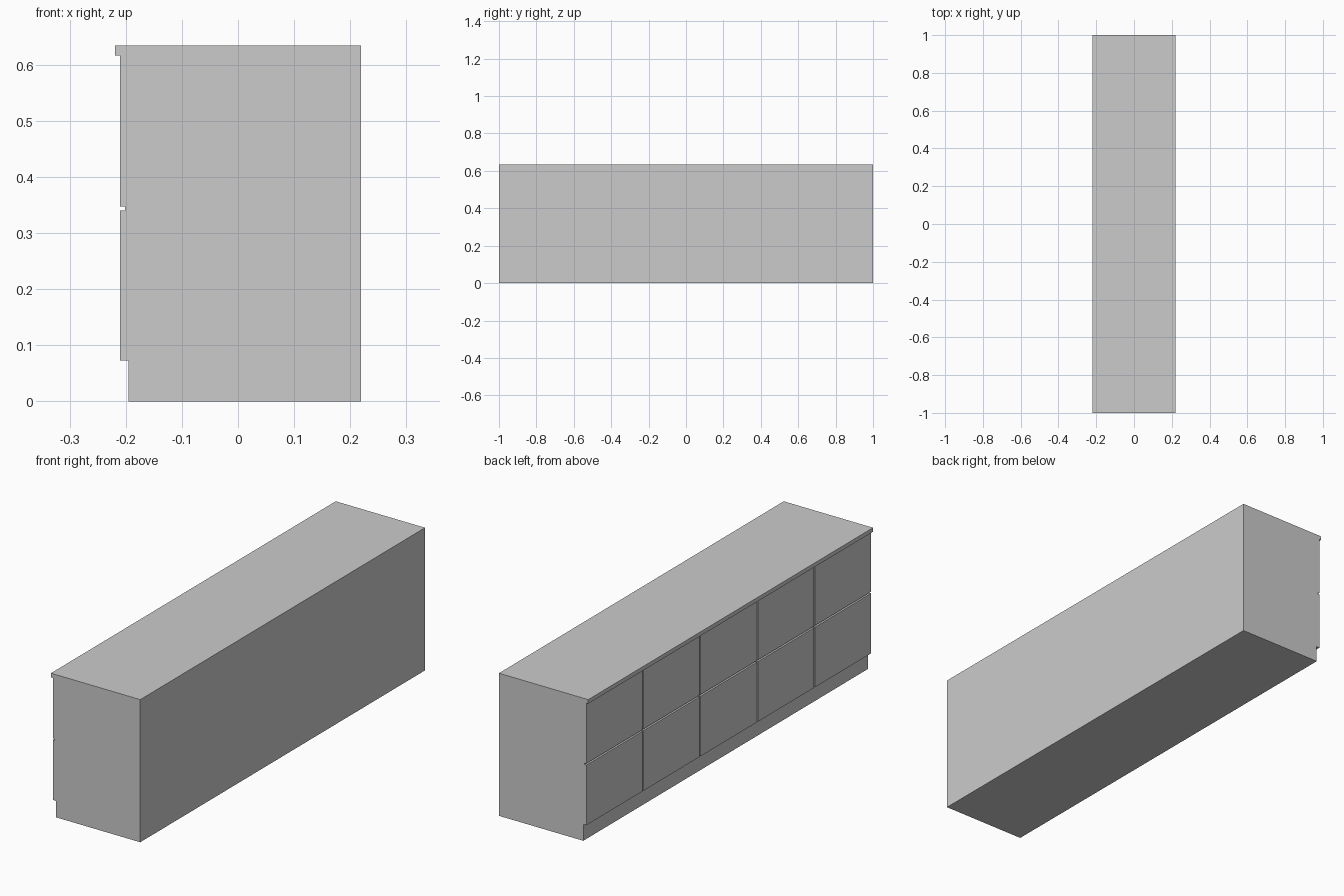
import bpy

if "Cube" in bpy.data.objects:
    bpy.data.objects.remove(bpy.data.objects["Cube"])

BACK = 0.2195      # x of the plain rear face
HALF = 1.0         # half the length along y
GAP = 0.007        # shadow gap between drawer fronts
COLS = 5


def box(name, x0, x1, y0, y1, z0, z1):
    bpy.ops.mesh.primitive_cube_add(
        size=1, location=((x0 + x1) / 2, (y0 + y1) / 2, (z0 + z1) / 2))
    ob = bpy.context.object
    ob.name = name
    ob.scale = (x1 - x0, y1 - y0, z1 - z0)
    bpy.ops.object.transform_apply(location=False, rotation=False, scale=True)
    return ob


# Recessed plinth, main carcass and overhanging top board
box("plinth", -0.195, BACK, -HALF, HALF, 0.0, 0.073)
box("carcass", -0.201, BACK, -HALF, HALF, 0.073, 0.616)
box("top_board", -0.2195, BACK, -HALF, HALF, 0.616, 0.634)

# Two rows of five drawer fronts on the -x side
width = (2 * HALF - (COLS - 1) * GAP) / COLS
for row, (z0, z1) in {"lower": (0.073, 0.340), "upper": (0.347, 0.616)}.items():
    for i in range(COLS):
        y0 = -HALF + i * (width + GAP)
        box(f"{row}_drawer_front_{i + 1}", -0.210, -0.201, y0, y0 + width, z0, z1)
